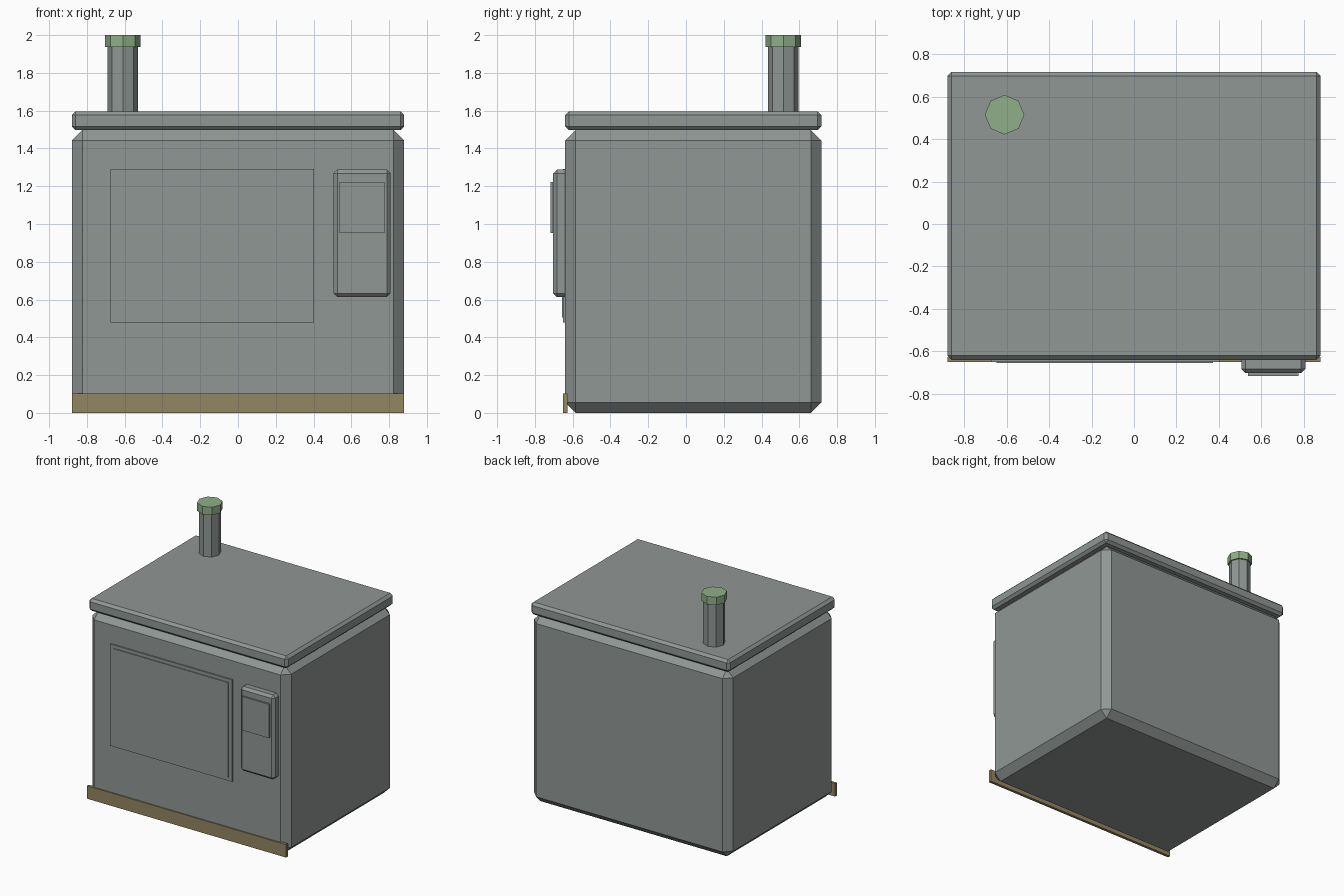
import bpy
from mathutils import Vector

cube = bpy.data.objects.get("Cube")
if cube:
    bpy.data.objects.remove(cube, do_unlink=True)


def make_material(name, rgb):
    m = bpy.data.materials.new(name)
    m.use_nodes = True
    color = (*rgb, 1)
    m.diffuse_color = color
    for node in m.node_tree.nodes:
        if node.type == 'BSDF_PRINCIPLED':
            node.inputs["Base Color"].default_value = color
    return m


grey = make_material("grey_metal", (0.28, 0.31, 0.30))
green = make_material("green_cap", (0.28, 0.43, 0.25))
brown = make_material("brown_trim", (0.29, 0.24, 0.12))


def box(name, low, high, mat, bevel=0):
    """Box between two corners, with optional single-segment chamfers."""
    low, high = Vector(low), Vector(high)
    bpy.ops.mesh.primitive_cube_add(size=1)
    ob = bpy.context.object
    ob.name = name
    size, centre = high - low, (low + high) / 2
    for v in ob.data.vertices:
        v.co = v.co * size + centre
    ob.data.materials.append(mat)
    if bevel:
        mod = ob.modifiers.new("chamfer", 'BEVEL')
        mod.width = bevel
        mod.segments = 1
    return ob


def octagon(name, radius, bottom, top, mat):
    """Upright eight-sided tube at the chimney position."""
    bpy.ops.mesh.primitive_cylinder_add(
        vertices=8, radius=radius, depth=top - bottom,
        location=(-0.61, 0.515, (bottom + top) / 2))
    ob = bpy.context.object
    ob.name = name
    ob.data.materials.append(mat)
    return ob


# Cabinet and lid
box("body", (-0.88, -0.64, 0), (0.88, 0.717, 1.497), grey, 0.056)
box("lid", (-0.88, -0.64, 1.497), (0.88, 0.717, 1.596), grey, 0.02)

# Front door: a thin frame plate with a raised inner panel
box("door_frame", (-0.675, -0.65, 0.478), (0.402, -0.62, 1.292), grey)
box("door_panel", (-0.648, -0.656, 0.505), (0.372, -0.64, 1.265), grey)

# Control console with its screen
box("console", (0.506, -0.703, 0.613), (0.808, -0.62, 1.288), grey, 0.02)
box("console_screen", (0.538, -0.717, 0.952), (0.776, -0.69, 1.222), grey)

# Kick plate along the bottom front edge
box("kick_plate", (-0.88, -0.65, 0), (0.88, -0.627, 0.103), brown)

# Chimney pipe and cap
octagon("chimney_pipe", 0.081, 1.58, 1.95, grey)
octagon("chimney_cap", 0.093, 1.937, 2.0, green)
